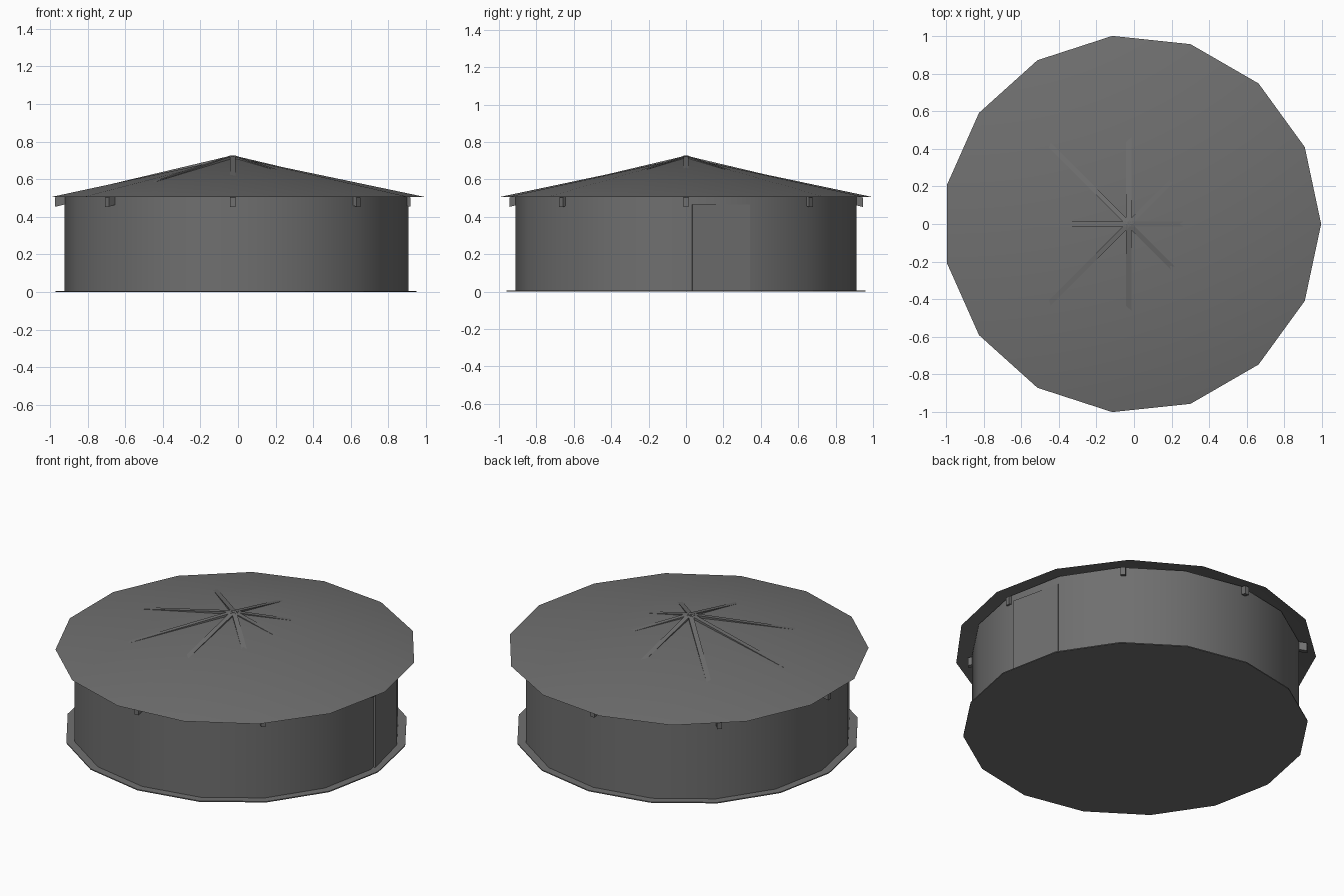
import bpy
import bmesh
from math import cos, sin, radians, pi
from mathutils import Matrix, Vector

cube = bpy.data.objects.get("Cube")
if cube:
    bpy.data.objects.remove(cube, do_unlink=True)

grey = bpy.data.materials.new("dark_grey")
grey.use_nodes = True
COLOUR = (0.16, 0.16, 0.16, 1)
grey.diffuse_color = COLOUR
grey.node_tree.nodes["Principled BSDF"].inputs["Base Color"].default_value = COLOUR

CENTRE_X = -0.0105
HUB_X = -0.028


def finish(name, bm, smooth=False):
    bmesh.ops.recalc_face_normals(bm, faces=bm.faces)
    for face in bm.faces:
        face.smooth = smooth
    mesh = bpy.data.meshes.new(name)
    bm.to_mesh(mesh)
    bm.free()
    mesh.materials.append(grey)
    obj = bpy.data.objects.new(name, mesh)
    bpy.context.collection.objects.link(obj)
    return obj


def ring(name, sides, r1, r2, z1, z2, caps, smooth):
    """Straight or tapered tube with its first corner on +x."""
    bm = bmesh.new()
    bottom, top = [], []
    for i in range(sides):
        a = 2 * pi * i / sides
        bottom.append(bm.verts.new((CENTRE_X + r1 * cos(a), r1 * sin(a), z1)))
        if r2:
            top.append(bm.verts.new((CENTRE_X + r2 * cos(a), r2 * sin(a), z2)))
    apex = None if r2 else bm.verts.new((CENTRE_X, 0, z2))
    for i in range(sides):
        j = (i + 1) % sides
        if apex:
            bm.faces.new((bottom[i], bottom[j], apex))
        else:
            bm.faces.new((bottom[i], bottom[j], top[j], top[i]))
    if caps:
        bm.faces.new(bottom)
        bm.faces.new(top)
    return finish(name, bm, smooth)


def prism(name, outline, offset):
    """Extrude a planar outline along an offset."""
    bm = bmesh.new()
    face = bm.faces.new([bm.verts.new(p) for p in outline])
    out = bmesh.ops.extrude_face_region(bm, geom=[face])
    moved = [v for v in out["geom"] if isinstance(v, bmesh.types.BMVert)]
    bmesh.ops.translate(bm, verts=moved, vec=offset)
    return finish(name, bm)


# Floor slab, round wall and open conical roof
ring("floor_slab", 16, 0.96, 0.96, 0, 0.006, True, False)
ring("wall", 16, 0.9125, 0.9125, 0.006, 0.512, False, True)
ring("roof", 15, 1.0055, 0, 0.505, 0.716, False, True)

# Eight rafters, breaking through the roof near the peak
WIDTH, DEPTH, REACH = 0.028, 0.05, 0.945
for i in range(8):
    side = [(0, -WIDTH / 2, 0.727), (REACH, -WIDTH / 2, 0.503),
            (REACH, -WIDTH / 2, 0.503 - DEPTH), (0, -WIDTH / 2, 0.727 - DEPTH)]
    rafter = prism(f"rafter_{i + 1}", side, (0, WIDTH, 0))
    rafter.data.transform(Matrix.Translation((HUB_X, 0, 0)) @ Matrix.Rotation(i * pi / 4, 4, "Z"))

# Door leaf on one wall panel, slightly ajar on its latch side
a = radians(22.5)
start = Vector((CENTRE_X + 0.9125, 0, 0))
end = Vector((CENTRE_X + 0.9125 * cos(a), 0.9125 * sin(a), 0))
out = Vector((cos(a / 2), sin(a / 2), 0))
latch = start.lerp(end, 0.09) + out * 0.012
hinge = start.lerp(end, 0.975) + out * 0.002
low, high = Vector((0, 0, 0.006)), Vector((0, 0, 0.465))
prism("door", [latch + low, hinge + low, hinge + high, latch + high], -out * 0.02)
